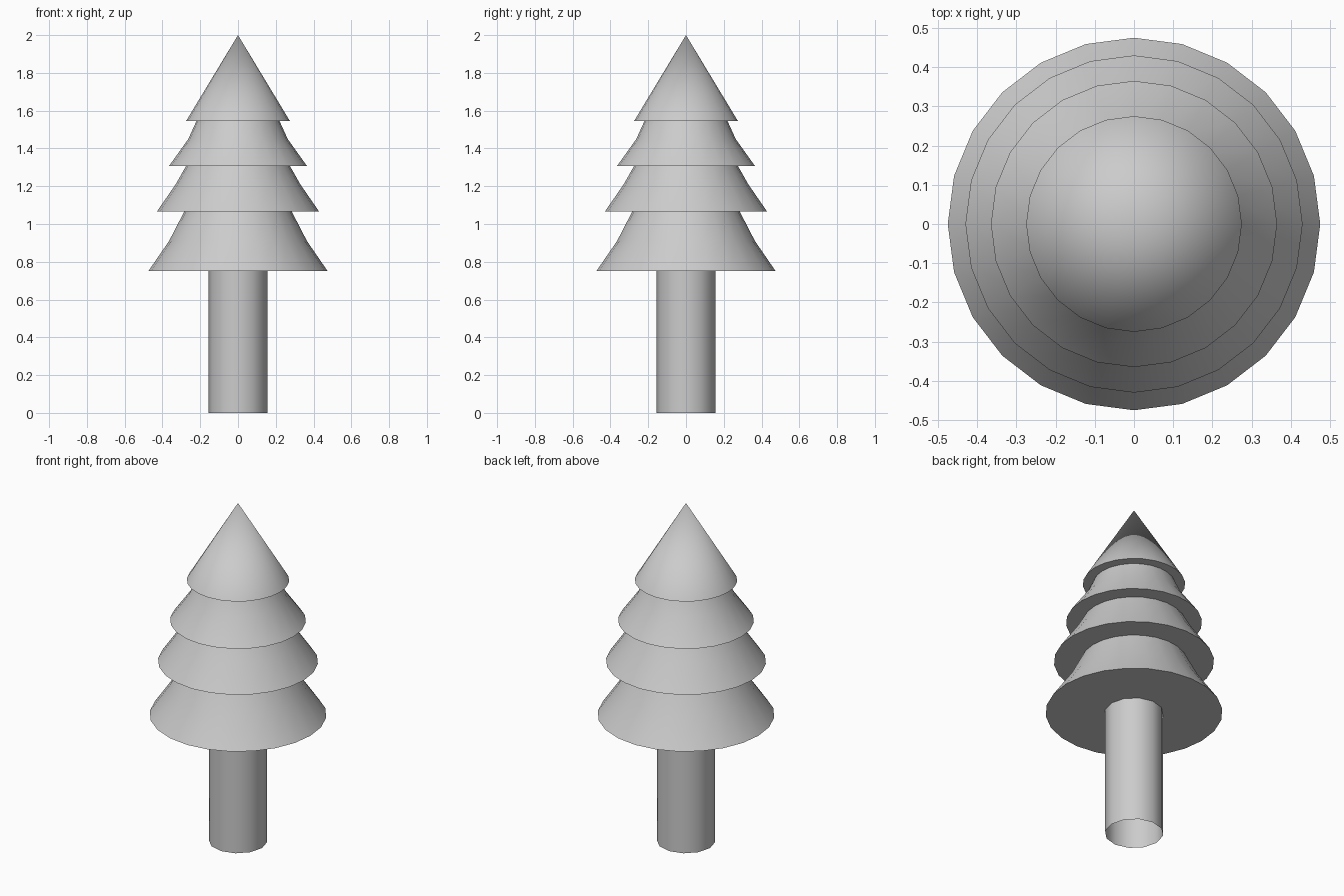
import bpy, bmesh, math

if "Cube" in bpy.data.objects:
    bpy.data.objects.remove(bpy.data.objects["Cube"])


def revolve(name, profile, sides):
    """Spin an (r, z) profile, listed bottom to top, about the z axis."""
    bm = bmesh.new()
    rings = []
    for r, z in profile:
        if r == 0:
            rings.append([bm.verts.new((0, 0, z))] * sides)
        else:
            rings.append([bm.verts.new((r * math.cos(2 * math.pi * i / sides),
                                        r * math.sin(2 * math.pi * i / sides), z))
                          for i in range(sides)])
    for low, high in zip(rings, rings[1:]):
        for i in range(sides):
            j = (i + 1) % sides
            bm.faces.new(dict.fromkeys((low[i], low[j], high[j], high[i])))
    mesh = bpy.data.meshes.new(name)
    bm.to_mesh(mesh)
    bm.free()
    obj = bpy.data.objects.new(name, mesh)
    bpy.context.collection.objects.link(obj)
    bpy.ops.object.select_all(action='DESELECT')
    obj.select_set(True)
    bpy.context.view_layer.objects.active = obj
    bpy.ops.object.shade_smooth_by_angle(angle=math.radians(40))
    return obj


# Trunk: open tube, 12 sides
revolve("trunk", [(0.157, 0), (0.157, 0.75)], 12)

# Branch tiers: flat underside (from inner radius), then a slightly flared skirt
tiers = {
    "bottom_branches": [(0, 0.75), (0.475, 0.75), (0.365, 0.91), (0.285, 1.065)],
    "lower_branches": [(0.285, 1.065), (0.43, 1.065), (0.33, 1.21), (0.275, 1.307)],
    "upper_branches": [(0.275, 1.307), (0.365, 1.307), (0.263, 1.45), (0.22, 1.545)],
    "top_branches": [(0.22, 1.545), (0.275, 1.545), (0, 2.0)],
}
for name, profile in tiers.items():
    revolve(name, profile, 24)
